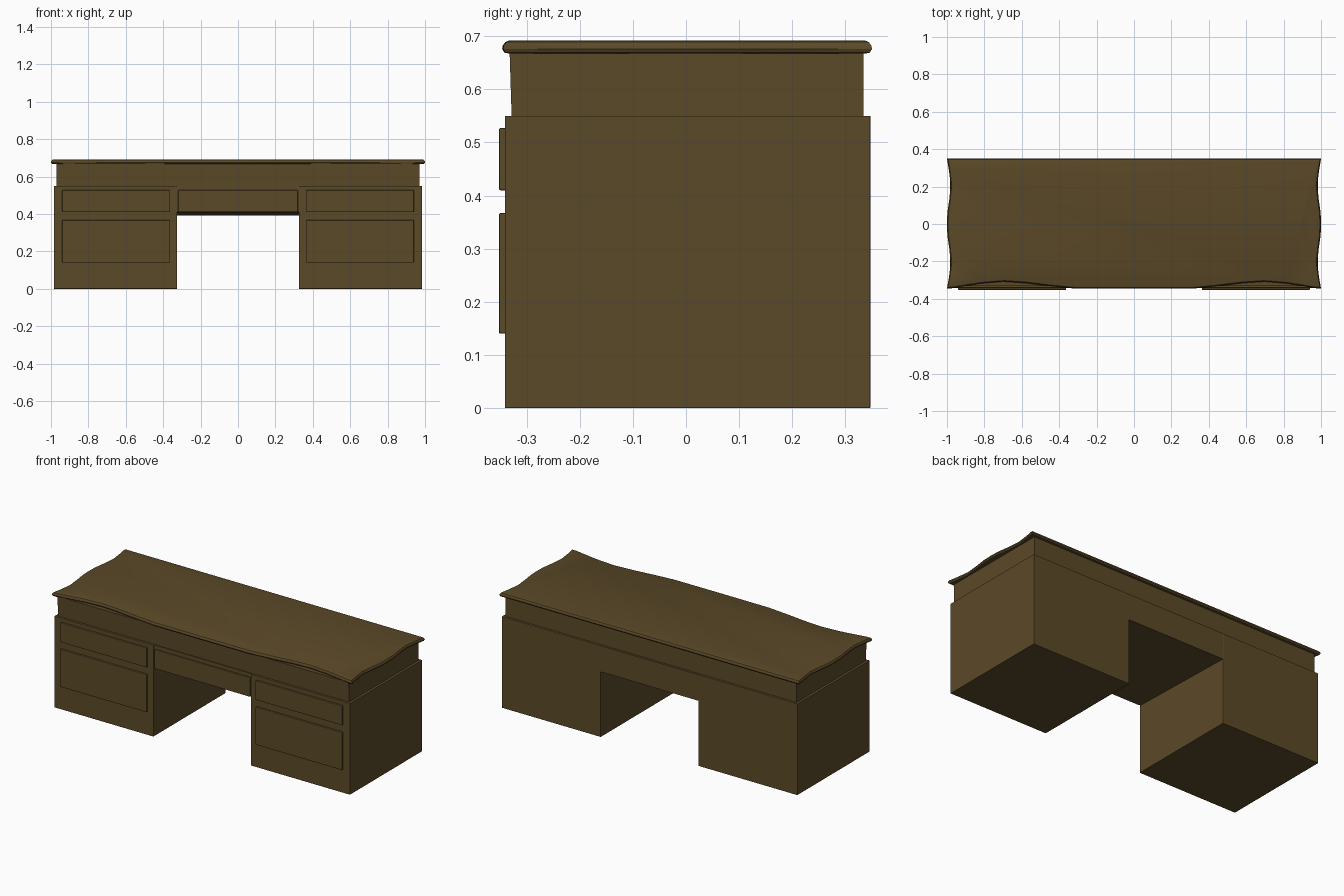
import bpy, bmesh, math

if "Cube" in bpy.data.objects:
    bpy.data.objects.remove(bpy.data.objects["Cube"])

wood = bpy.data.materials.new("dark_walnut")
wood.diffuse_color = (0.105, 0.067, 0.021, 1)
wood.use_nodes = True
wood.node_tree.nodes["Principled BSDF"].inputs["Base Color"].default_value = wood.diffuse_color


def make_object(name, bm, bevel=0.0, smooth=False):
    bmesh.ops.recalc_face_normals(bm, faces=bm.faces)
    mesh = bpy.data.meshes.new(name)
    bm.to_mesh(mesh)
    bm.free()
    mesh.materials.append(wood)
    ob = bpy.data.objects.new(name, mesh)
    bpy.context.collection.objects.link(ob)
    if bevel:
        mod = ob.modifiers.new("soft_edges", 'BEVEL')
        mod.width = bevel
        mod.segments = 2
    if smooth:
        bpy.ops.object.select_all(action='DESELECT')
        ob.select_set(True)
        bpy.context.view_layer.objects.active = ob
        bpy.ops.object.shade_smooth_by_angle(angle=math.radians(30))
    return ob


def box(name, x, y, z, bevel=0.0):
    bm = bmesh.new()
    bmesh.ops.create_cube(bm, size=1)
    for v in bm.verts:
        for i, (lo, hi) in enumerate((x, y, z)):
            v.co[i] = hi if v.co[i] > 0 else lo
    return make_object(name, bm, bevel)


def prism_x(name, profile, x):
    """Extrude a (y, z) profile along x."""
    bm = bmesh.new()
    face = bm.faces.new([bm.verts.new((x[0], y, z)) for y, z in profile])
    out = bmesh.ops.extrude_face_region(bm, geom=[face])
    for v in out["geom"]:
        if isinstance(v, bmesh.types.BMVert):
            v.co.x = x[1]
    return make_object(name, bm)


FRONT, BACK, LEDGE = -0.341, 0.347, 0.55

# Pedestals and their raised drawer fronts
for side, s in (("left", -1), ("right", 1)):
    box(side + "_pedestal", sorted((s * 0.325, s * 0.985)), (FRONT, BACK), (0, LEDGE), 0.002)
    for level, z in (("upper", (0.41, 0.527)), ("lower", (0.14, 0.367))):
        box(f"{side}_{level}_drawer", sorted((s * 0.363, s * 0.94)),
            (-0.352, FRONT + 0.005), z, 0.003)

# Bridge over the kneehole, slightly recessed, with a sloping underside
prism_x("kneehole_bridge",
        [(-0.333, 0.41), (-0.333, LEDGE), (BACK, LEDGE), (BACK, 0.393)], (-0.326, 0.326))
box("centre_drawer", (-0.32, 0.32), (-0.342, -0.325), (0.412, 0.527), 0.003)

# Frieze, its front leaning out a little at the top
prism_x("frieze", [(-0.328, LEDGE - 0.005), (-0.332, 0.67), (0.334, 0.67), (0.334, LEDGE - 0.005)],
        (-0.97, 0.97))

# Serpentine table top: wavy front and ends, straight back, moulded rim
front_half = [(0, -0.346), (0.32, -0.345), (0.45, -0.332), (0.58, -0.316), (0.70, -0.308),
              (0.82, -0.318), (0.92, -0.334), (0.975, -0.344)]
end = [(1.0, -0.344), (0.99, -0.29), (0.98, -0.21), (0.988, -0.13), (0.998, -0.06), (1.0, 0),
       (0.998, 0.06), (0.988, 0.13), (0.98, 0.21), (0.99, 0.29), (1.0, 0.35)]
right_half = front_half + end
outline = right_half + [(-x, y) for x, y in reversed(right_half) if x]

rim = [(0.014, 0.667), (0.004, 0.669), (0, 0.676), (0.001, 0.682), (0.006, 0.689), (0.014, 0.692)]
bm = bmesh.new()
rings = [[bm.verts.new((x * (1 - d), y * (1 - d / 0.35), z)) for x, y in outline] for d, z in rim]
n = len(outline)
for a, b in zip(rings, rings[1:]):
    for i in range(n):
        j = (i + 1) % n
        bm.faces.new((a[i], a[j], b[j], b[i]))
bm.faces.new(rings[0])
bm.faces.new(rings[-1])
make_object("table_top", bm, smooth=True)
